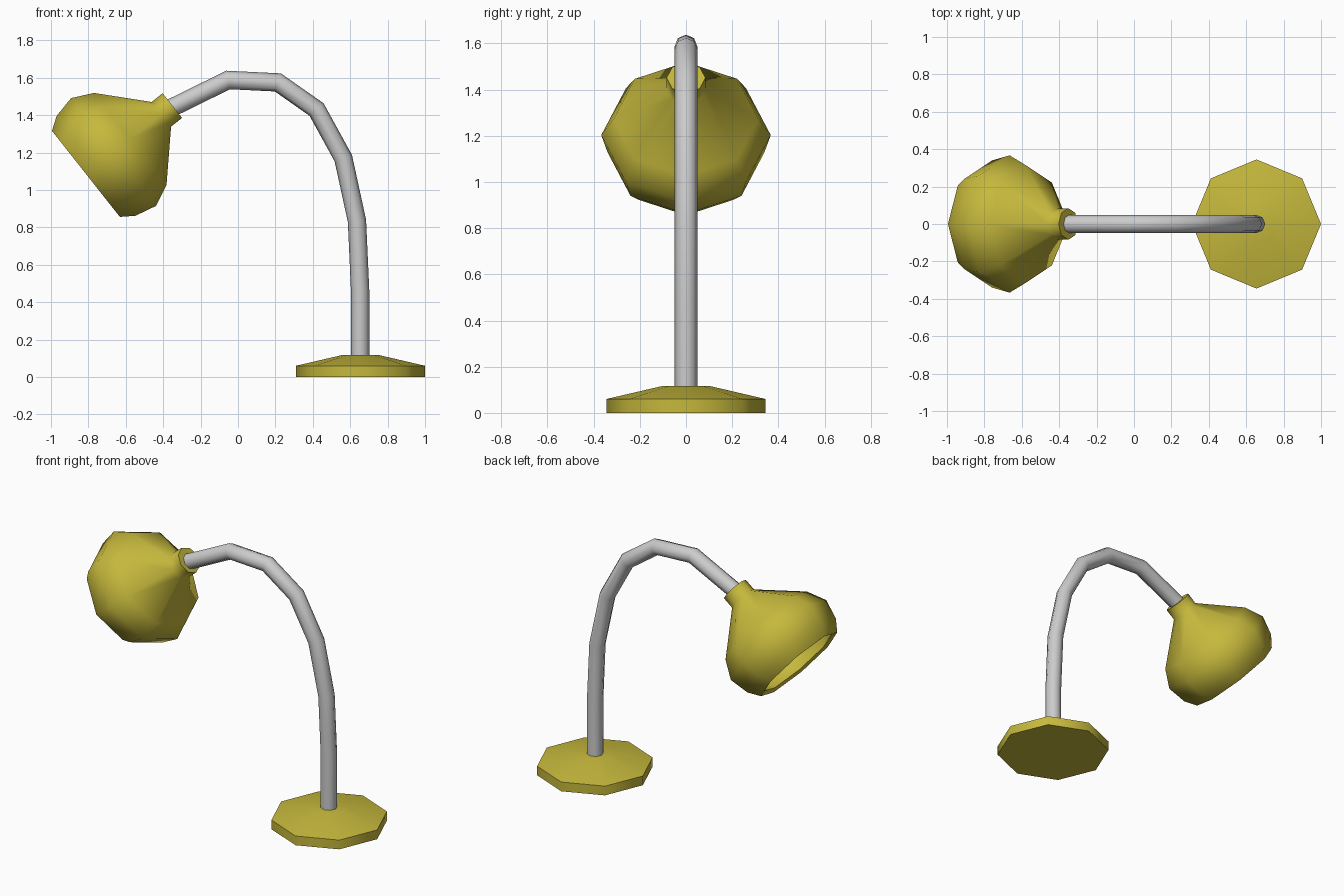
import bpy, bmesh, math
from mathutils import Matrix, Vector

if "Cube" in bpy.data.objects:
    bpy.data.objects.remove(bpy.data.objects["Cube"])

SIDES = 8
yellow = bpy.data.materials.new("yellow_paint")
yellow.diffuse_color = (0.56, 0.48, 0.045, 1)
yellow.use_nodes = True
yellow.node_tree.nodes["Principled BSDF"].inputs["Base Color"].default_value = yellow.diffuse_color


def finish(name, bm, mat=None, angle=50):
    bmesh.ops.recalc_face_normals(bm, faces=bm.faces)
    mesh = bpy.data.meshes.new(name)
    bm.to_mesh(mesh)
    bm.free()
    obj = bpy.data.objects.new(name, mesh)
    bpy.context.collection.objects.link(obj)
    if mat:
        mesh.materials.append(mat)
    bpy.ops.object.select_all(action='DESELECT')
    obj.select_set(True)
    bpy.context.view_layer.objects.active = obj
    bpy.ops.object.shade_smooth_by_angle(angle=math.radians(angle))
    return obj


def lathe(name, profile, matrix, mat):
    """Spin (radius, height) points round local z."""
    bm = bmesh.new()
    vs = [bm.verts.new((r, 0, h)) for r, h in profile]
    es = [bm.edges.new(p) for p in zip(vs, vs[1:])]
    bmesh.ops.spin(bm, geom=vs + es, cent=(0, 0, 0), axis=(0, 0, 1),
                   angle=math.tau, steps=SIDES, use_merge=False)
    bmesh.ops.remove_doubles(bm, verts=bm.verts, dist=1e-4)
    bm.transform(matrix)
    return finish(name, bm, mat)


def tube(name, path, radius):
    """Sweep a mitred ring along an xz path."""
    pts = [Vector((x, 0, z)) for x, z in path]
    bm = bmesh.new()
    rings = []
    for i, p in enumerate(pts):
        a = (p - pts[max(i - 1, 0)]).normalized()
        b = (pts[min(i + 1, len(pts) - 1)] - p).normalized()
        t = (a + b).normalized()
        n = Vector((-t.z, 0, t.x))
        miter = 1 / max(t.dot(a), t.dot(b))
        ring = []
        for k in range(SIDES):
            w = math.tau * k / SIDES
            ring.append(bm.verts.new(p + n * (radius * miter * math.cos(w))
                                     + Vector((0, radius * math.sin(w), 0))))
        rings.append(ring)
    for r, s in zip(rings, rings[1:]):
        for k in range(SIDES):
            j = (k + 1) % SIDES
            bm.faces.new((r[k], r[j], s[j], s[k]))
    bm.faces.new(rings[0])
    bm.faces.new(rings[-1])
    return finish(name, bm)


# Weighted foot
lathe("base", [(0, 0), (0.345, 0), (0.345, 0.06), (0.1, 0.117), (0, 0.117)],
      Matrix.Translation((0.655, 0, 0)), yellow)

# Bent gooseneck
tube("arm", [(0.653, 0.08), (0.653, 0.46), (0.636, 0.835), (0.563, 1.17),
             (0.42, 1.43), (0.213, 1.575), (-0.053, 1.588), (-0.37, 1.432)], 0.049)

# Hollow tilted shade with collar
axis = Vector((-0.785, 0, -0.62)).normalized()
u = Vector((-axis.z, 0, axis.x))
v = axis.cross(u)
tilt = Matrix((u, v, axis)).transposed().to_4x4()
outer = [(0, 0), (0.084, 0), (0.084, 0.075), (0.313, 0.287),
         (0.367, 0.4), (0.34, 0.52), (0.293, 0.589)]
inner = [(0.265, 0.575), (0.31, 0.51), (0.335, 0.4), (0.287, 0.305),
         (0.06, 0.095), (0, 0.095)]
lathe("lamp_shade", outer + inner,
      Matrix.Translation((-0.351, 0, 1.451)) @ tilt, yellow)
